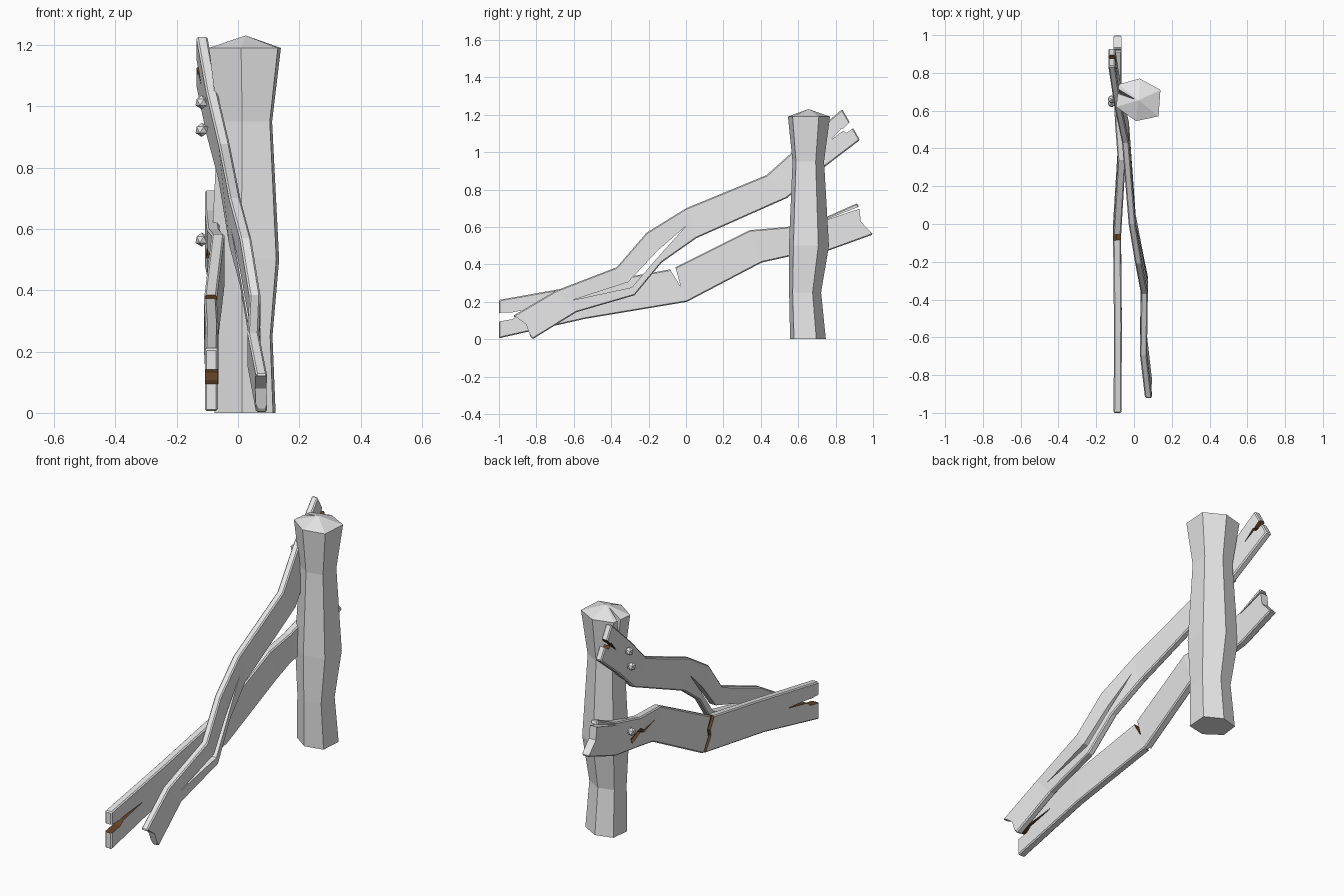
import bpy, bmesh
from mathutils import Vector

if "Cube" in bpy.data.objects:
    bpy.data.objects.remove(bpy.data.objects["Cube"])


def material(name, col):
    m = bpy.data.materials.new(name)
    m.diffuse_color = (*col, 1)
    m.use_nodes = True
    m.node_tree.nodes["Principled BSDF"].inputs["Base Color"].default_value = m.diffuse_color
    return m


GREY = material("weathered_grey", (0.8, 0.8, 0.8))
BROWN = material("split_wood_brown", (0.12, 0.055, 0.02))


def make(name, bm, idx=0):
    bmesh.ops.recalc_face_normals(bm, faces=bm.faces)
    me = bpy.data.meshes.new(name)
    bm.to_mesh(me)
    bm.free()
    me.materials.append(GREY)
    me.materials.append(BROWN)
    for p in me.polygons:
        p.material_index = idx
    ob = bpy.data.objects.new(name, me)
    bpy.context.collection.objects.link(ob)
    return ob


def loft(rings):
    """Skin a stack of equal-sized rings and cap both ends."""
    bm = bmesh.new()
    vs = [[bm.verts.new(p) for p in r] for r in rings]
    n = len(rings[0])
    for a, b in zip(vs, vs[1:]):
        for i in range(n):
            bm.faces.new((a[i], a[(i + 1) % n], b[(i + 1) % n], b[i]))
    bm.faces.new(vs[0])
    bm.faces.new(vs[-1])
    return bm


def apply(ob, mod):
    bpy.context.view_layer.objects.active = ob
    bpy.ops.object.modifier_apply(modifier=mod.name)


def cut(ob, cutter):
    m = ob.modifiers.new("cut", 'BOOLEAN')
    m.operation = 'DIFFERENCE'
    m.solver = 'EXACT'
    m.object = cutter
    apply(ob, m)
    bpy.data.objects.remove(cutter)


def prism(pts, x0=-0.4, x1=0.4, idx=0):
    """Side-profile (y, z) polygon extruded across x."""
    return make("cutter", loft([[(x, y, z) for y, z in pts] for x in (x0, x1)]), idx)


def slit(path, width, tail=0.0):
    """Crack outline tapering along a path of (y, z) points."""
    n = len(path)
    left, right = [], []
    for i, p in enumerate(path):
        a, b = Vector(path[max(i - 1, 0)]), Vector(path[min(i + 1, n - 1)])
        d = (b - a).normalized()
        side = Vector((-d.y, d.x)) * (0.5 * (width + (tail - width) * i / (n - 1)) + 0.001)
        left.append(tuple(Vector(p) + side))
        right.append(tuple(Vector(p) - side))
    return left + right[::-1]


def plank(name, sections, t):
    """Sections: top y, z, bottom y, z, centre x."""
    h = t / 2
    ob = make(name, loft([[(x - h, a, b), (x + h, a, b), (x + h, c, d), (x - h, c, d)]
                          for a, b, c, d, x in sections]))
    m = ob.modifiers.new("bevel", 'BEVEL')
    m.width, m.segments, m.angle_limit = 0.006, 1, 1.1
    apply(ob, m)
    return ob


# Post: irregular six-sided trunk with pointed cap
hexagon = [(.005, .115), (.115, .055), (.105, -.085), (-.015, -.11), (-.12, -.035), (-.105, .085)]
levels = [(0, .85, .65), (.25, .76, .635), (.5, .95, .655), (.95, .75, .652), (1.19, 1, .655), (1.23, .02, .655)]
post = make("post", loft([[(.025 + x * s, cy + y * s, z) for x, y in hexagon] for z, s, cy in levels]))
# Wedge-shaped crack in the post top
bm = bmesh.new()
for p in [(.02, .655, 1.25), (-.13, .755, 1.25), (-.12, .70, 1.25), (-.10, .70, 1.03)]:
    bm.verts.new(p)
bmesh.ops.convex_hull(bm, input=bm.verts)
cut(post, make("cutter", bm))

# Upper plank
upper = plank("upper_plank", [
    (-.925, .125, -.82, 0, .077), (-.695, .26, -.585, .145, .05),
    (-.37, .385, -.275, .235, .055), (-.21, .57, -.13, .41, .025),
    (0, .70, .055, .54, -.01), (.43, .877, .54, .755, -.045),
    (.62, 1.047, .72, .905, -.085), (.835, 1.23, .93, 1.065, -.118)], .037)
cut(upper, prism([(-.95, .12), (-.91, .12), (-.855, .08), (-.825, -.005), (-.87, -.03)]))
cut(upper, prism([(0, .605), (-.15, .475), (-.31, .305), (-.61, .208), (-.29, .277), (-.14, .45)]))
cut(upper, prism(slit([(.91, 1.165), (.85, 1.115), (.835, 1.12), (.78, 1.07)], .04), idx=1))

# Lower plank
lower = plank("lower_plank", [
    (-1, .21, -1, .005, -.087), (-.535, .293, -.535, .11, -.085),
    (-.075, .375, .005, .20, -.09), (.34, .583, .405, .41, -.065),
    (.54, .60, .54, .44, -.08), (.765, .66, .765, .475, -.087),
    (.915, .727, 1.0, .56, -.087)], .042)
cut(lower, prism([(1.05, .56), (.995, .565), (.935, .628), (.926, .70), (1.0, .72)]))
cut(lower, prism(slit([(.96, .715), (.76, .643)], .012)))
cut(lower, prism(slit([(-1.03, .115), (-.93, .125), (-.9, .14), (-.74, .165)], .05), idx=1))
cut(lower, prism(slit([(-.08, .40), (-.03, .285)], .035), idx=1))
cut(lower, prism(slit([(-.085, .40), (-.04, .31), (-.05, .28), (.01, .18)], .03, .015), -.4, -.095, 1))
cut(lower, prism(slit([(.62, .50), (.54, .53), (.50, .51), (.40, .53)], .03), -.4, -.085, 1))

# Nails
for i, (x, y, z) in enumerate([(-.118, .66, 1.013), (-.118, .64, .923), (-.118, .64, .565)]):
    bm = bmesh.new()
    bmesh.ops.create_icosphere(bm, subdivisions=1, radius=.023)
    bmesh.ops.translate(bm, verts=bm.verts, vec=(x, y, z))
    make("nail_%d" % (i + 1), bm)
